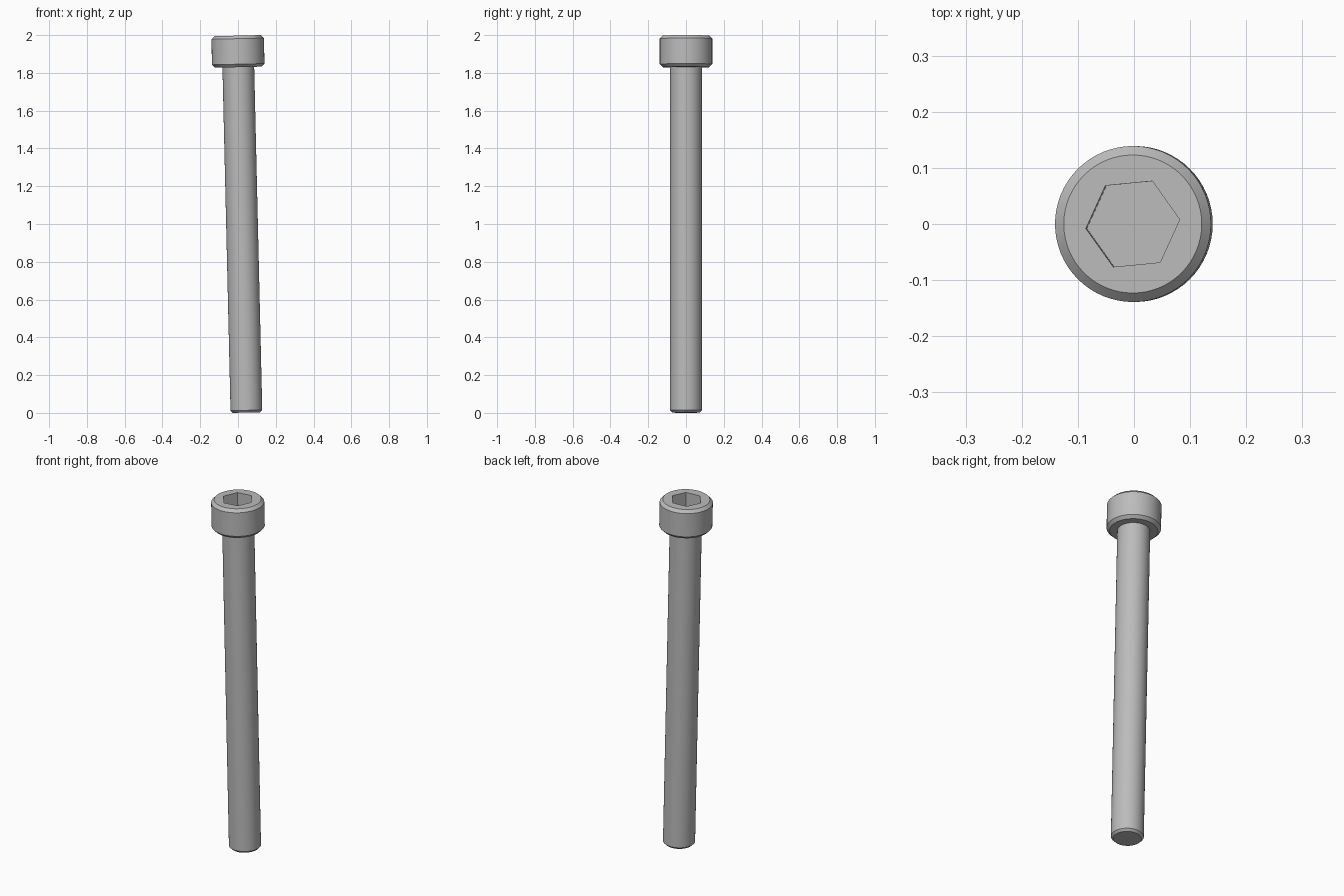
import bpy, bmesh, math
from mathutils import Matrix

if "Cube" in bpy.data.objects:
    bpy.data.objects.remove(bpy.data.objects["Cube"])

LENGTH, HEAD_BASE = 1.996, 1.829
HEAD_R, SHAFT_R = 0.139, 0.084
SOCKET_R, SOCKET_DEPTH = 0.084, 0.085
# The whole bolt leans slightly toward -x
LEAN = Matrix.Translation((0.0447, 0, 0.0017)) @ Matrix.Rotation(-0.0235, 4, 'Y')

steel = bpy.data.materials.new("grey_steel")
steel.use_nodes = True
GREY = (0.5, 0.5, 0.5, 1)
steel.diffuse_color = GREY
steel.node_tree.nodes["Principled BSDF"].inputs["Base Color"].default_value = GREY


def prism(name, rings, sides, turn=0.0):
    """Stack of (radius, height) rings, capped at both ends."""
    bm = bmesh.new()
    loops = []
    for r, z in rings:
        angles = [turn + math.tau * i / sides for i in range(sides)]
        loops.append([bm.verts.new((r * math.cos(a), r * math.sin(a), z)) for a in angles])
    for low, high in zip(loops, loops[1:]):
        for i in range(sides):
            j = (i + 1) % sides
            bm.faces.new((low[i], low[j], high[j], high[i]))
    bm.faces.new(loops[0][::-1])
    bm.faces.new(loops[-1])
    mesh = bpy.data.meshes.new(name)
    bm.to_mesh(mesh)
    bm.free()
    mesh.materials.append(steel)
    ob = bpy.data.objects.new(name, mesh)
    bpy.context.collection.objects.link(ob)
    ob.matrix_world = LEAN
    return ob


def activate(ob):
    bpy.ops.object.select_all(action='DESELECT')
    ob.select_set(True)
    bpy.context.view_layer.objects.active = ob


# Shaft with a chamfered tip
shaft = prism("shaft", [(SHAFT_R - 0.012, 0), (SHAFT_R, 0.012), (SHAFT_R, HEAD_BASE + 0.01)], 64)

# Cylindrical head, chamfered top and bottom
head = prism("head", [(HEAD_R - 0.016, HEAD_BASE), (HEAD_R, HEAD_BASE + 0.016),
                      (HEAD_R, LENGTH - 0.016), (HEAD_R - 0.016, LENGTH)], 64)

# Hexagonal socket cut into the head
cutter = prism("socket_cutter", [(SOCKET_R, LENGTH - SOCKET_DEPTH), (SOCKET_R, LENGTH + 0.1)],
               6, math.radians(5.5))
cutter.hide_render = True
bpy.context.view_layer.update()
cut = head.modifiers.new("socket", 'BOOLEAN')
cut.operation = 'DIFFERENCE'
cut.solver = 'EXACT'
cut.object = cutter
activate(head)
bpy.ops.object.modifier_apply(modifier=cut.name)
bpy.data.objects.remove(cutter)

for part in (shaft, head):
    activate(part)
    bpy.ops.object.shade_smooth_by_angle(angle=math.radians(30))
